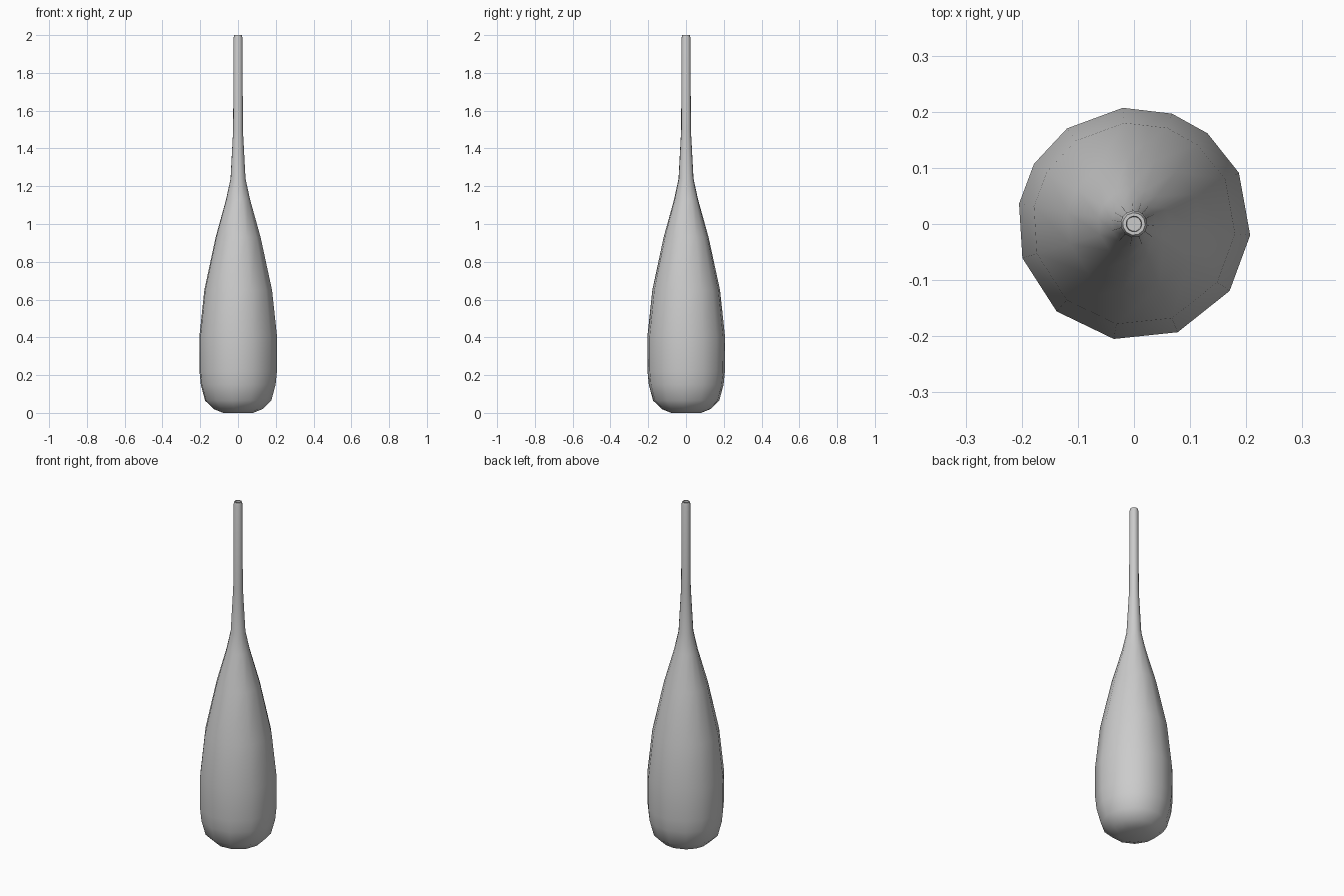
import bpy
import bmesh
import math

cube = bpy.data.objects.get("Cube")
if cube:
    bpy.data.objects.remove(cube, do_unlink=True)

# One plain grey material
grey = bpy.data.materials.new("plain grey")
grey.use_nodes = True
colour = (0.6, 0.6, 0.6, 1)
grey.diffuse_color = colour
grey.node_tree.nodes["Principled BSDF"].inputs["Base Color"].default_value = colour

# Slightly uneven side directions, in degrees
ANGLES = [-5.5, 26, 51, 71, 95.5, 125, 149, 170, 197, 228.5, 260, 292, 325]

# Radius and height from the underside, up the neck, over the lip into the mouth
PROFILE = [
    (0.08, 0.0), (0.13, 0.02), (0.177, 0.065), (0.2, 0.15), (0.207, 0.22),
    (0.208, 0.40), (0.181, 0.65), (0.12, 0.93), (0.064, 1.13), (0.04, 1.24),
    (0.026, 1.50), (0.024, 1.985), (0.02, 2.0), (0.014, 2.0), (0.013, 1.98),
]


def lathe(name, profile, angles, material):
    """Skin rings of the profile and close both ends."""
    bm = bmesh.new()
    rings = [[bm.verts.new((r * math.cos(math.radians(a)),
                            r * math.sin(math.radians(a)), z)) for a in angles]
             for r, z in profile]
    n = len(angles)
    for low, high in zip(rings, rings[1:]):
        for i in range(n):
            j = (i + 1) % n
            bm.faces.new((low[i], low[j], high[j], high[i]))
    bm.faces.new(rings[0][::-1])
    bm.faces.new(rings[-1])
    bmesh.ops.recalc_face_normals(bm, faces=bm.faces)
    mesh = bpy.data.meshes.new(name)
    bm.to_mesh(mesh)
    bm.free()
    mesh.materials.append(material)
    obj = bpy.data.objects.new(name, mesh)
    bpy.context.collection.objects.link(obj)
    return obj


# Long-necked bottle body with a shallow mouth
bottle = lathe("bottle", PROFILE, ANGLES, grey)
bpy.ops.object.select_all(action='DESELECT')
bottle.select_set(True)
bpy.context.view_layer.objects.active = bottle
bpy.ops.object.shade_smooth_by_angle(angle=math.radians(40))
